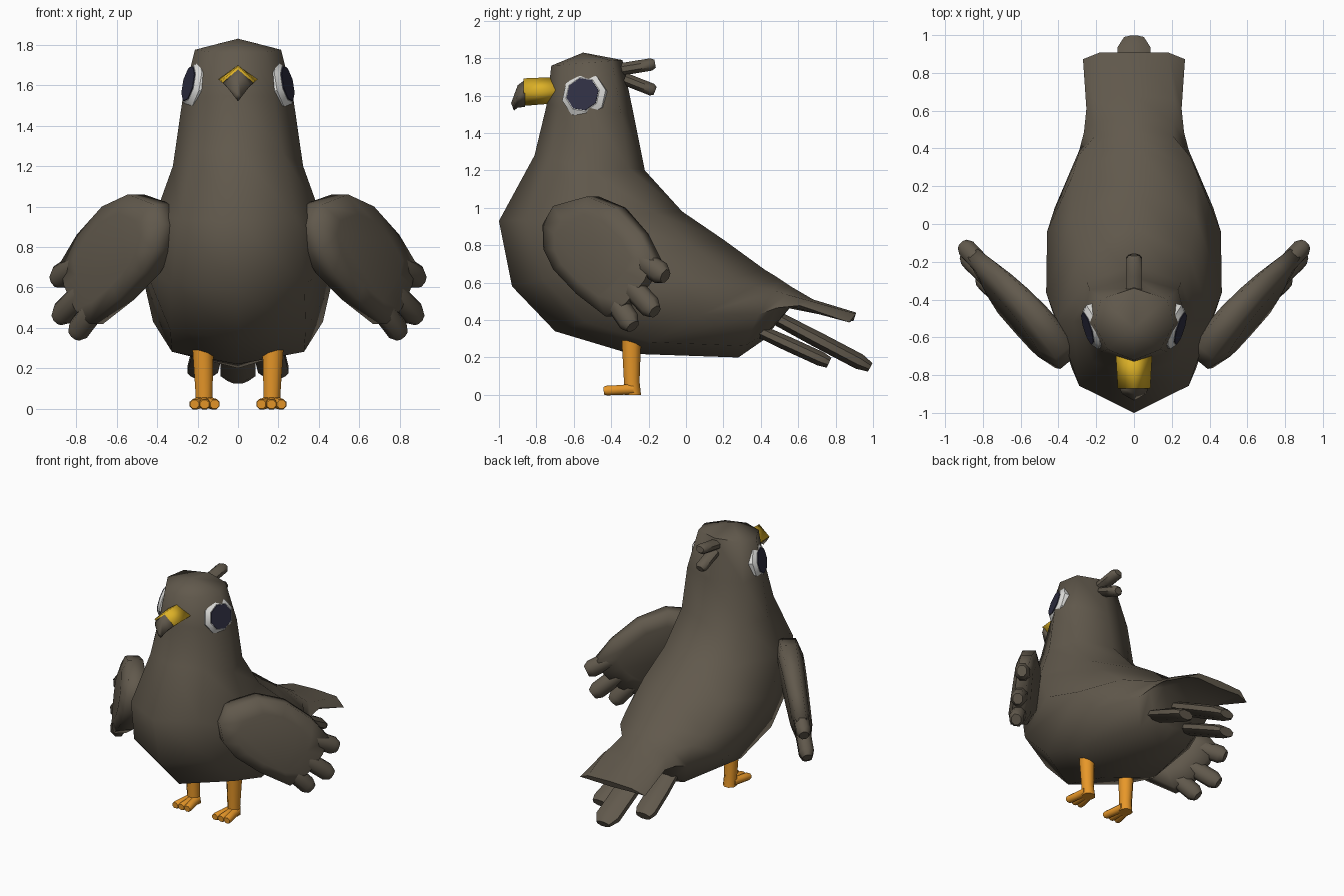
import bpy, bmesh, math
from mathutils import Vector as V

if "Cube" in bpy.data.objects:
    bpy.data.objects.remove(bpy.data.objects["Cube"])


def material(name, rgb):
    m = bpy.data.materials.new(name)
    m.diffuse_color = (*rgb, 1)
    m.use_nodes = True
    m.node_tree.nodes["Principled BSDF"].inputs["Base Color"].default_value = m.diffuse_color
    return m


BROWN = material("brown plumage", (0.120, 0.100, 0.073))
ORANGE = material("orange legs", (0.80, 0.31, 0.022))
YELLOW = material("yellow beak", (0.72, 0.44, 0.02))
WHITE = material("eye white", (0.74, 0.74, 0.72))
NAVY = material("dark pupil", (0.028, 0.028, 0.055))


def loft(name, rings, mat, angle=50, mirror=False, pole=None):
    """Skin a list of equal-sized vertex rings, closing both ends."""
    bm = bmesh.new()
    vs = [[bm.verts.new(p) for p in r] for r in rings]
    n = len(vs[0])
    for a, b in zip(vs, vs[1:]):
        for i in range(n):
            j = (i + 1) % n
            bm.faces.new((a[i], a[j], b[j], b[i]))
    if pole:
        top = bm.verts.new(pole)
        for i in range(n):
            bm.faces.new((vs[0][i], vs[0][(i + 1) % n], top))
    else:
        bm.faces.new(vs[0])
    bm.faces.new(vs[-1])
    bmesh.ops.recalc_face_normals(bm, faces=bm.faces)
    me = bpy.data.meshes.new(name)
    bm.to_mesh(me)
    bm.free()
    me.materials.append(mat)
    me.shade_smooth()
    me.set_sharp_from_angle(angle=math.radians(angle))
    ob = bpy.data.objects.new(name, me)
    bpy.context.collection.objects.link(ob)
    if mirror:
        ob.modifiers.new("mirror", 'MIRROR').use_mirror_merge = False
    return ob


def ring(c, a, b, n=8, turn=0.0):
    """Ellipse of n points around c with half-axes a and b."""
    c, a, b = V(c), V(a), V(b)
    return [c + a * math.cos(t) + b * math.sin(t)
            for t in (2 * math.pi * (i + turn) / n for i in range(n))]


def feather(name, a, b, w, h, across=(1, 0, 0), mat=BROWN, mirror=False, root=0.85, tip=0.65):
    """Blunt tapered rod from a to b, w and h are half sizes."""
    a, b, x = V(a), V(b), V(across).normalized()
    up = x.cross(b - a).normalized()
    rings = [ring(a.lerp(b, t), x * w * k, up * h * k, 8, 0.5)
             for t, k in ((0, root), (0.5, 1), (0.9, 1), (1, tip))]
    return loft(name, rings, mat, 50, mirror)


# Body from crown to tail: front (y, z), back (y, z), half width,
# shift of the side points (y, z), widening of the front and back diagonals
sections = [
    ((-0.72, 1.76), (-0.34, 1.79), 0.213, (0, 0), 0.92, 1.15),
    ((-0.745, 1.55), (-0.28, 1.50), 0.275, (0, 0), 0.90, 1.2),
    ((-0.81, 1.28), (-0.22, 1.20), 0.322, (0, -0.04), 0.97, 1.1),
    ((-1.00, 0.93), (-0.02, 0.98), 0.41, (0, 0), 1.0, 1.0),
    ((-0.93, 0.58), (0.20, 0.83), 0.465, (0, 0), 1.0, 1.0),
    ((-0.70, 0.34), (0.42, 0.67), 0.46, (0.10, 0.10), 1.03, 1.0),
    ((-0.30, 0.22), (0.47, 0.64), 0.42, (0, 0), 1.10, 1.0),
    ((0.28, 0.20), (0.50, 0.62), 0.29, (0, 0.02), 1.0, 1.0),
    ((0.41, 0.29), (0.56, 0.58), 0.265, (0, 0.03), 1.0, 1.1),
    ((0.54, 0.465), (0.68, 0.51), 0.252, (0, -0.01), 1.15, 1.2),
    ((0.895, 0.395), (0.91, 0.44), 0.27, (-0.03, -0.03), 0.95, 0.95),
]
body = []
for (fy, fz), (by, bz), hw, (sy, sz), wide_f, wide_b in sections:
    r = ring((0, (fy + by) / 2, (fz + bz) / 2), (0, (fy - by) / 2, (fz - bz) / 2), (hw, 0, 0))
    for i in (2, 6):
        r[i] += V((0, sy, sz))
    for i, k in ((1, wide_f), (7, wide_f), (3, wide_b), (5, wide_b)):
        r[i].x *= k
    body.append(r)
loft("body", body, BROWN, 65, pole=(0, -0.55, 1.83))

# Wings: flattened oval blades that swing outward and back, lower edge leaning out
ORIGIN, ALONG, OUT = V((0.37, -0.725, 0)), V((0.64, 0.768, 0)), V((0.768, -0.64, 0))


def on_wing(s, z, off=0.0):
    return ORIGIN + ALONG * s + OUT * (off + (0.76 - z) * 0.14) + V((0, 0, z))


outline = [(0.0, 0.78), (-0.02, 0.91), (0.04, 1.01), (0.26, 1.06), (0.46, 1.00), (0.64, 0.86),
           (0.75, 0.72), (0.70, 0.61), (0.59, 0.49), (0.46, 0.42), (0.25, 0.54), (0.08, 0.67)]
wing = []
for side, scale in ((-1, 0.68), (-0.62, 1), (0.62, 1), (1, 0.68)):
    pts = [(0.33 + (s - 0.33) * scale, 0.76 + (z - 0.76) * scale) for s, z in outline]
    wing.append([on_wing(s, z, side * (0.10 - 0.06 * s)) for s, z in pts])
loft("wings", wing, BROWN, 80, True)

# Three feather tips on each wing
tips = [((0.48, 0.79), (0.815, 0.635)), ((0.42, 0.70), (0.765, 0.445)), ((0.34, 0.64), (0.62, 0.365))]
for i, (a, b) in enumerate(tips):
    d = on_wing(*b) - on_wing(*a)
    feather(f"wing_feather_{i + 1}", on_wing(*a), on_wing(*b), 0.062, 0.054,
            d.cross(OUT), mirror=True)

# Tail feathers
feather("tail_feather_middle", (0, 0.40, 0.455), (0, 0.985, 0.147), 0.095, 0.046, tip=0.6)
feather("tail_feather_side", (0.13, 0.32, 0.375), (0.18, 0.765, 0.172), 0.082, 0.042,
        mirror=True, tip=0.75)

# Crest at the back of the head
feather("crest_upper", (0, -0.38, 1.735), (0, -0.165, 1.77), 0.047, 0.036, root=1)
feather("crest_lower", (0, -0.33, 1.69), (0, -0.165, 1.625), 0.045, 0.036, root=1)


# Beak: yellow base and hooked dark tip, both diamond shaped
def diamond(y, w, top, mid, low, back=0.0):
    return [V((0, y, top)), V((w, y + back / 2, mid)), V((0, y + back, low)), V((-w, y + back / 2, mid))]


loft("beak_base", [diamond(-0.68, 0.097, 1.70, 1.63, 1.56),
                   diamond(-0.87, 0.086, 1.692, 1.62, 1.545)], YELLOW, 110)
loft("beak_tip", [diamond(-0.86, 0.081, 1.686, 1.615, 1.54),
                  diamond(-0.90, 0.062, 1.655, 1.60, 1.535),
                  diamond(-0.935, 0.015, 1.56, 1.54, 1.52, 0.015)], BROWN, 110)

# Eyes: bevelled octagonal discs turned slightly forward and up
n = V((0.93, -0.29, 0.21)).normalized()
side = V((0, 0, 1)).cross(n).normalized()
up = n.cross(side)
centre = V((0.236, -0.55, 1.605))
for name, steps, mat in (("eye_white", ((0.123, -0.05), (0.123, -0.014), (0.095, 0.008)), WHITE),
                         ("pupil", ((0.09, 0.0), (0.09, 0.013)), NAVY)):
    loft(name, [ring(centre + n * d, side * r, up * r, 8, 0.3) for r, d in steps],
         mat, 30, True)

# Legs and three-toed feet
legs = [((0.173, -0.292, 0.295), 0.056), ((0.168, -0.29, 0.07), 0.045), ((0.165, -0.285, 0.0), 0.048)]
loft("legs", [ring(c, (r, 0, 0), (0, r, 0), 8, 0.5) for c, r in legs], ORANGE, 60, True)
for i, dx in enumerate((-0.05, 0, 0.05)):
    feather(f"toe_{i + 1}", (0.165 + dx * 0.4, -0.28, 0.030), (0.165 + dx, -0.44, 0.022),
            0.030, 0.028, mat=ORANGE, mirror=True, root=1.1, tip=0.8)
